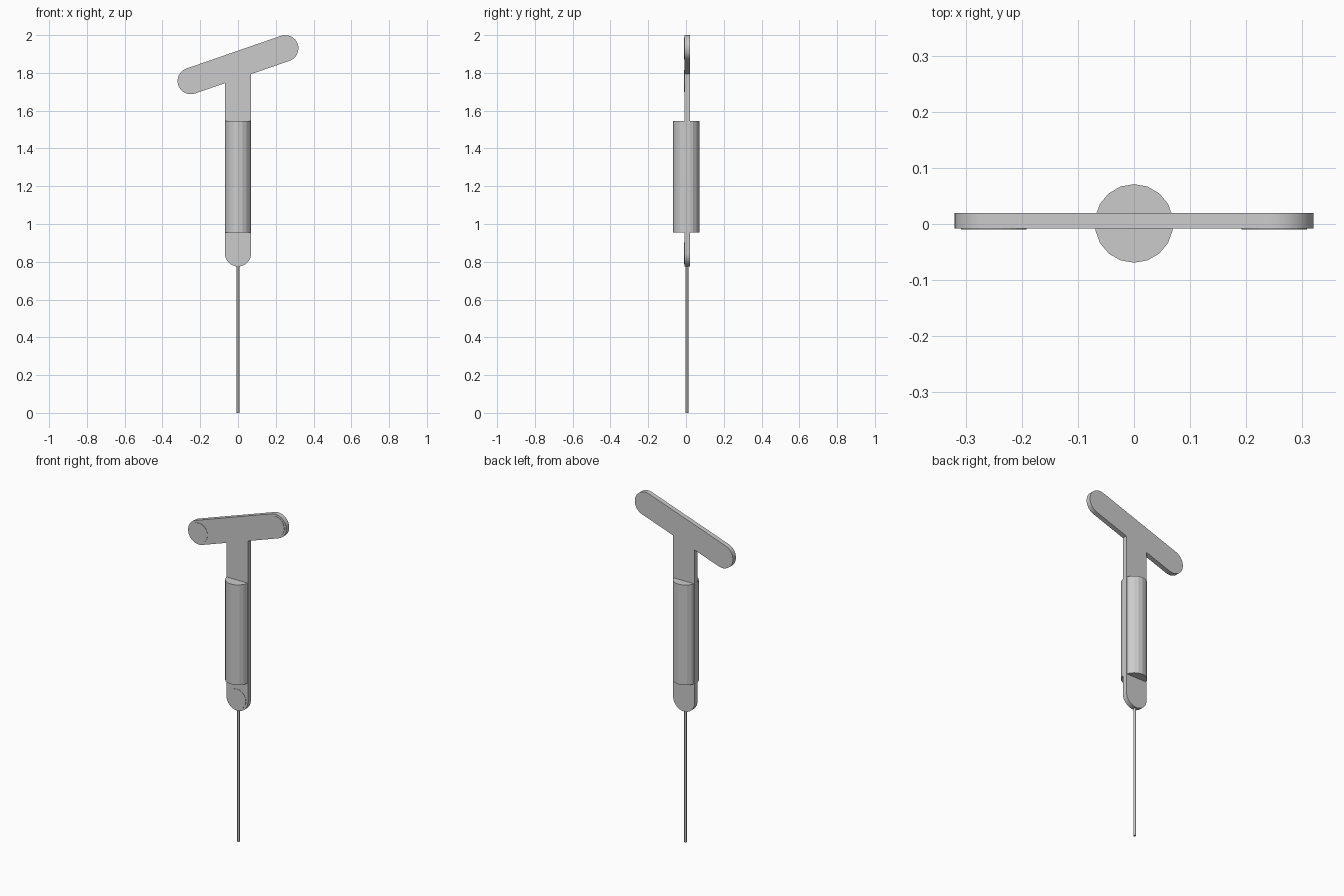
import bpy, bmesh, math
from mathutils import Matrix

if "Cube" in bpy.data.objects:
    bpy.data.objects.remove(bpy.data.objects["Cube"])

R = 0.07                       # half width of shaft and head bar
FRONT, BACK = -0.008, 0.02     # plate faces in y
LEFT, RIGHT, FOOT = (-0.25, 1.757), (0.25, 1.93), (0.0, 0.845)
TILT = math.atan2(RIGHT[1] - LEFT[1], RIGHT[0] - LEFT[0])


def finish(bm, name, smooth=False):
    bmesh.ops.recalc_face_normals(bm, faces=bm.faces)
    me = bpy.data.meshes.new(name)
    bm.to_mesh(me)
    bm.free()
    ob = bpy.data.objects.new(name, me)
    bpy.context.collection.objects.link(ob)
    if smooth:
        bpy.context.view_layer.objects.active = ob
        ob.select_set(True)
        bpy.ops.object.shade_smooth_by_angle(angle=math.radians(35))
        ob.select_set(False)
    return ob


def cylinder(name, r, length, sides, loc, rot=Matrix(), smooth=False):
    bm = bmesh.new()
    bmesh.ops.create_cone(bm, cap_ends=True, segments=sides, radius1=r, radius2=r,
                          depth=length, matrix=Matrix.Translation(loc) @ rot)
    return finish(bm, name, smooth)


def half_round(centre, start, steps=16):
    return [(centre[0] + R * math.cos(start + math.pi * i / steps),
             centre[1] + R * math.sin(start + math.pi * i / steps))
            for i in range(steps + 1)]


def under_bar(x):
    mid = (LEFT[1] + RIGHT[1]) / 2
    return (x, mid + math.tan(TILT) * x - R / math.cos(TILT))


# Flat T-shaped plate with rounded ends
outline = (half_round(FOOT, math.pi) + [under_bar(R)]
           + half_round(RIGHT, TILT - math.pi / 2)
           + half_round(LEFT, TILT + math.pi / 2) + [under_bar(-R)])
bm = bmesh.new()
face = bm.faces.new([bm.verts.new((x, FRONT, z)) for x, z in outline])
ext = bmesh.ops.extrude_face_region(bm, geom=[face])
bmesh.ops.translate(bm, vec=(0, BACK - FRONT, 0),
                    verts=[v for v in ext["geom"] if isinstance(v, bmesh.types.BMVert)])
finish(bm, "t_plate", True)

# Barely raised discs on the front of each rounded end
for name, (x, z) in (("left_disc", LEFT), ("right_disc", RIGHT), ("foot_disc", FOOT)):
    cylinder(name, 0.058, 0.012, 24, (x, FRONT + 0.004, z), Matrix.Rotation(math.pi / 2, 4, 'X'))

# Round grip sleeve and thin rod below
cylinder("grip_sleeve", R, 0.59, 18, (0, 0.001, 1.25))
cylinder("rod", 0.007, 0.8, 12, (0, 0.005, 0.4), smooth=True)
